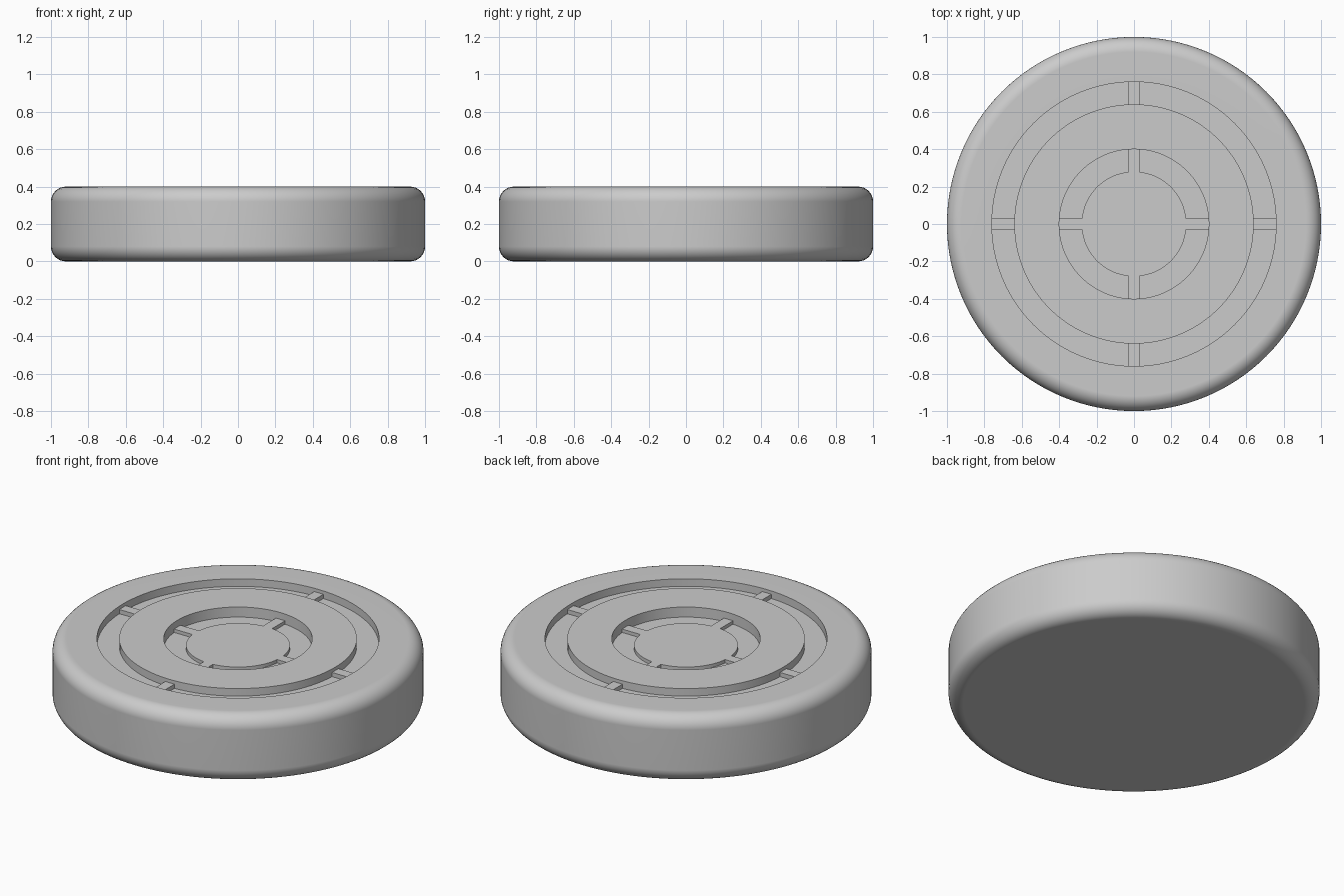
import bpy, bmesh, math
from mathutils import Matrix

cube = bpy.data.objects.get("Cube")
if cube:
    bpy.data.objects.remove(cube, do_unlink=True)

SIDES = 128
HEIGHT, ROUND = 0.4, 0.08
GROOVE_FLOOR, DISC_TOP, DISC_FLOOR = 0.355, 0.36, 0.34

grey = bpy.data.materials.new("plain grey")
grey.use_nodes = True
grey.diffuse_color = (0.6, 0.6, 0.6, 1)
grey.node_tree.nodes["Principled BSDF"].inputs["Base Color"].default_value = (0.6, 0.6, 0.6, 1)


def add_object(name, bm):
    bmesh.ops.recalc_face_normals(bm, faces=bm.faces)
    mesh = bpy.data.meshes.new(name)
    bm.to_mesh(mesh)
    bm.free()
    mesh.materials.append(grey)
    obj = bpy.data.objects.new(name, mesh)
    bpy.context.collection.objects.link(obj)
    return obj


def corner(center_z, start, steps=8):
    """Quarter-round rim in the profile plane."""
    angles = [start + math.pi / 2 * i / steps for i in range(steps + 1)]
    return [(1 - ROUND + ROUND * math.cos(a), center_z + ROUND * math.sin(a)) for a in angles]


# Turned body: rounded rim, outer groove, and sunken centre disc with a moat
profile = [(0, 0)] + corner(ROUND, -math.pi / 2) + corner(HEIGHT - ROUND, 0) + [
    (0.76, HEIGHT), (0.76, GROOVE_FLOOR), (0.64, GROOVE_FLOOR), (0.64, HEIGHT),
    (0.40, HEIGHT), (0.40, DISC_FLOOR), (0.28, DISC_FLOOR), (0.28, DISC_TOP), (0, DISC_TOP)]
bm = bmesh.new()
verts = [bm.verts.new((r, 0, z)) for r, z in profile]
edges = [bm.edges.new(pair) for pair in zip(verts, verts[1:])]
bmesh.ops.spin(bm, geom=verts + edges, axis=(0, 0, 1), cent=(0, 0, 0),
               angle=math.tau, steps=SIDES, use_duplicate=False)
bmesh.ops.remove_doubles(bm, verts=bm.verts, dist=0.0001)
body = add_object("round_body", bm)

# Four bridges across each groove
bm = bmesh.new()
for r_in, r_out, top in ((0.62, 0.78, 0.38), (0.26, 0.42, DISC_TOP)):
    for quarter in range(4):
        low = 0.3
        matrix = (Matrix.Rotation(quarter * math.pi / 2, 4, "Z")
                  @ Matrix.Translation(((r_in + r_out) / 2, 0, (low + top) / 2))
                  @ Matrix.Diagonal((r_out - r_in, 0.06, top - low, 1)))
        bmesh.ops.create_cube(bm, size=1, matrix=matrix)
bridges = add_object("groove_bridges", bm)
bridges.hide_render = True

# Merge the bridges into the body, then smooth the curved walls
union = body.modifiers.new("join bridges", "BOOLEAN")
union.operation = "UNION"
union.solver = "EXACT"
union.object = bridges
bpy.ops.object.select_all(action="DESELECT")
body.select_set(True)
bpy.context.view_layer.objects.active = body
bpy.ops.object.modifier_apply(modifier=union.name)
bpy.data.objects.remove(bridges, do_unlink=True)
bpy.ops.object.shade_smooth_by_angle(angle=math.radians(30))
weighted = body.modifiers.new("flat tops", "WEIGHTED_NORMAL")
weighted.keep_sharp = True
